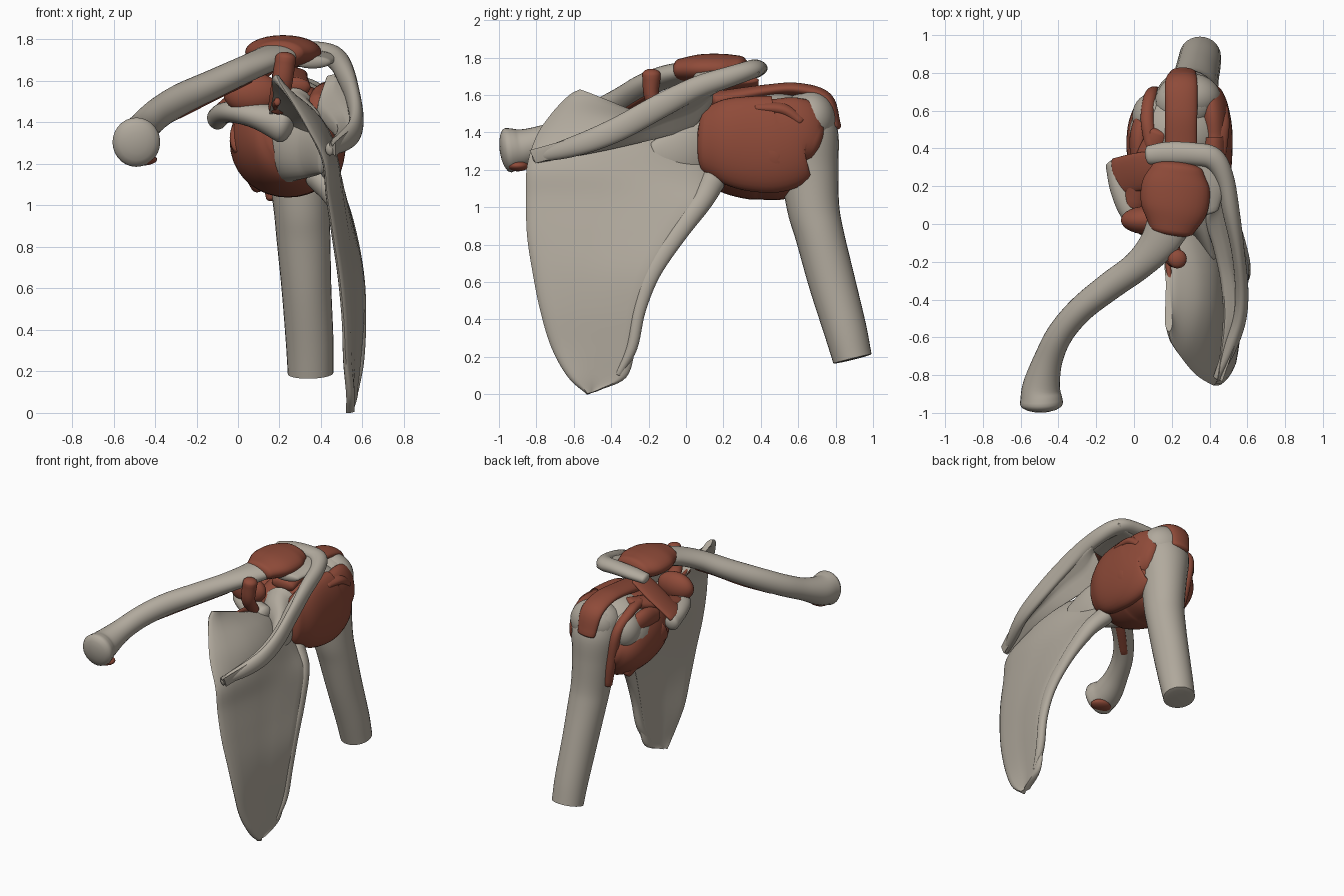
import bpy, bmesh, math
from mathutils import Vector


def material(name, rgb):
    m = bpy.data.materials.new(name)
    m.diffuse_color = (*rgb, 1)
    return m


BONE = material("bone_grey", (0.44, 0.40, 0.338))
LIG = material("ligament_red", (0.275, 0.070, 0.041))


def smooth(pts, n=6):
    """Catmull-Rom through tuples of any length."""
    p = [Vector(q) for q in pts]
    p = [p[0] * 2 - p[1]] + p + [p[-1] * 2 - p[-2]]
    out = []
    for i in range(1, len(p) - 2):
        a, b, c, d = p[i - 1:i + 3]
        for k in range(n):
            t = k / n
            out.append(0.5 * (2 * b + (c - a) * t + (2 * a - 5 * b + 4 * c - d) * t * t
                              + (3 * b - a - 3 * c + d) * t ** 3))
    return out + [p[-2]]


def skin(name, rings, mat):
    """Closed skin over a list of equal rings."""
    n = len(rings[0])
    verts = [v for r in rings for v in r]
    faces = [(i * n + j, i * n + (j + 1) % n, (i + 1) * n + (j + 1) % n, (i + 1) * n + j)
             for i in range(len(rings) - 1) for j in range(n)]
    faces += [tuple(range(n))[::-1], tuple(range(len(verts) - n, len(verts)))]
    me = bpy.data.meshes.new(name)
    me.from_pydata(verts, [], faces)
    me.materials.append(mat)
    bm = bmesh.new()
    bm.from_mesh(me)
    bmesh.ops.recalc_face_normals(bm, faces=bm.faces)
    bm.to_mesh(me)
    bm.free()
    me.shade_smooth()
    me.set_sharp_from_angle(angle=math.radians(50))
    ob = bpy.data.objects.new(name, me)
    bpy.context.collection.objects.link(ob)
    return ob


def loft(name, pts, mat, ref=(0, 0, 1), caps=(0.6, 0.6), seg=28):
    """Ellipse sweep: points are x, y, z, side radius, up radius."""
    p = smooth(pts)
    st = []
    for i, q in enumerate(p):
        t = (p[min(i + 1, len(p) - 1)] - p[max(i - 1, 0)])
        st.append((Vector(q[:3]), Vector(t[:3]).normalized(), q[3], q[4]))

    def cap(s, k):
        c, t, a, b = s
        return [(c + t * k * min(a, b) * math.sin(w), t, a * math.cos(w), b * math.cos(w))
                for w in (math.radians(d) for d in (22, 45, 65, 82))]
    if caps[0]:
        st = cap(st[0], -caps[0])[::-1] + st
    if caps[1]:
        st = st + cap(st[-1], caps[1])
    rings = []
    for c, t, a, b in st:
        s = t.cross(Vector(ref)).normalized()
        u = s.cross(t)
        rings.append([c + s * a * math.cos(w) + u * b * math.sin(w)
                      for w in (2 * math.pi * k / seg for k in range(seg))])
    return skin(name, rings, mat)


def plate(name, rows, mat, out, thick, n=16):
    """Thin bowed plate: rows are edge A xyz, edge B xyz, bow along `out`."""
    out = Vector(out).normalized()
    rings = []
    for r in smooth(rows):
        a, b = Vector(r[:3]), Vector(r[3:6])

        def pt(t, sgn):
            th = thick * (0.35 + 0.65 * abs(2 * t - 1)) * min(1, math.sqrt(12 * t * (1 - t)))
            return a.lerp(b, t) + out * (r[6] * math.sin(math.pi * t) + sgn * th)
        ts = [0.5 - 0.5 * math.cos(math.pi * k / n) for k in range(n + 1)]
        rings.append([pt(t, 1) for t in ts] + [pt(t, -1) for t in ts[-2:0:-1]])
    return skin(name, rings, mat)


def blob(name, loc, rad, mat):
    x, y, z = loc
    rx, ry, rz = rad
    ws = [math.radians(d) for d in range(-85, 86, 10)]
    rings = [[(x + rx * math.cos(w) * math.cos(q), y + ry * math.cos(w) * math.sin(q), z + rz * math.sin(w))
              for q in (2 * math.pi * k / 28 for k in range(28))] for w in ws]
    return skin(name, rings, mat)


# shoulder blade: medial edge, lateral edge, bow
plate("shoulder_blade", [
    (.54, -.53, .00, .54, -.47, .02, 0),
    (.54, -.63, .09, .56, -.32, .09, .0),
    (.52, -.72, .25, .575, -.27, .25, .01),
    (.51, -.78, .45, .59, -.235, .45, .015),
    (.49, -.82, .65, .59, -.165, .65, .02),
    (.46, -.85, .85, .55, -.04, .85, .03),
    (.43, -.855, 1.05, .49, .11, 1.03, .045),
    (.41, -.85, 1.22, .40, .14, 1.15, .075),
    (.33, -.80, 1.38, .30, .12, 1.28, .12),
    (.26, -.72, 1.50, .22, .08, 1.37, .11),
    (.20, -.63, 1.595, .18, .0, 1.42, .04),
    (.185, -.57, 1.63, .17, -.06, 1.43, 0)], BONE, (1, 0, .15), .024)
loft("blade_lateral_border", [
    (.56, -.36, .11, .02, .022), (.58, -.29, .25, .03, .028), (.59, -.25, .45, .035, .028),
    (.58, -.18, .65, .045, .03), (.54, -.05, .85, .05, .035), (.47, .08, 1.03, .06, .05),
    (.38, .14, 1.14, .07, .06)], BONE, (1, 0, 0))
loft("glenoid_neck", [
    (.41, -.16, 1.25, .03, .10), (.36, -.02, 1.29, .07, .16), (.28, .09, 1.32, .12, .21),
    (.26, .15, 1.33, .15, .24)], BONE, caps=(.6, .2))

# spine of the blade and acromion
plate("blade_spine", [
    (.44, -.82, 1.27, .47, -.82, 1.27, 0),
    (.47, -.52, 1.32, .58, -.50, 1.365, 0),
    (.46, -.32, 1.36, .59, -.32, 1.44, 0),
    (.42, -.13, 1.40, .57, -.14, 1.55, 0),
    (.38, .02, 1.45, .54, .05, 1.63, 0),
    (.42, .12, 1.58, .52, .16, 1.66, 0)], BONE, (0, -.4, .9), .045)
loft("spine_ridge", [
    (.44, -.81, 1.27, .02, .03), (.51, -.65, 1.31, .035, .05), (.56, -.50, 1.36, .035, .06),
    (.57, -.34, 1.43, .035, .065), (.55, -.14, 1.54, .035, .065), (.515, .06, 1.64, .045, .06),
    (.48, .24, 1.70, .05, .055), (.42, .345, 1.735, .06, .05), (.32, .37, 1.745, .06, .045),
    (.18, .375, 1.74, .06, .04), (.08, .365, 1.725, .05, .035)], BONE)
loft("acromion_plate", [
    (.36, .06, 1.69, .09, .03), (.33, .2, 1.71, .16, .035), (.29, .34, 1.72, .18, .035)], BONE)

# hooked coracoid process
loft("coracoid", [
    (.22, -.03, 1.39, .08, .09), (.10, .0, 1.43, .08, .065), (.0, .06, 1.45, .07, .055),
    (-.07, .18, 1.445, .055, .05), (-.10, .31, 1.42, .05, .055)], BONE)

# collar bone
loft("collar_bone", [
    (-.49, -.95, 1.305, .115, .12), (-.49, -.86, 1.32, .10, .10), (-.455, -.72, 1.375, .077, .077),
    (-.39, -.58, 1.44, .07, .075), (-.28, -.45, 1.51, .07, .075), (-.13, -.33, 1.58, .075, .07),
    (.02, -.22, 1.65, .08, .065), (.13, -.10, 1.70, .10, .06), (.20, .04, 1.73, .12, .055),
    (.23, .14, 1.74, .09, .05)], BONE, caps=(.4, .6))

# upper arm bone
loft("arm_bone", [
    (.35, .89, .19, .11, .105), (.345, .85, .35, .115, .115), (.33, .78, .6, .12, .125),
    (.315, .715, .85, .13, .13), (.305, .68, 1.0, .135, .14), (.29, .66, 1.2, .15, .155),
    (.28, .65, 1.38, .17, .165), (.27, .64, 1.5, .16, .14)], BONE, (0, 1, 0), caps=(.05, .8))
blob("arm_bone_head", (.24, .48, 1.36), (.265, .25, .255), BONE)
blob("greater_tubercle", (.29, .67, 1.47), (.17, .13, .15), BONE)
blob("lesser_tubercle", (.09, .57, 1.42), (.10, .12, .13), BONE)

# joint capsule around the head
loft("joint_capsule", [
    (.27, .09, 1.36, .15, .17), (.255, .16, 1.35, .22, .235), (.245, .28, 1.33, .265, .27),
    (.24, .42, 1.31, .28, .275), (.25, .54, 1.28, .27, .24), (.27, .64, 1.29, .22, .15)],
    LIG, caps=(.2, .4), seg=36)
loft("rear_capsule", [
    (.38, .11, 1.36, .08, .18), (.405, .22, 1.355, .10, .23), (.42, .36, 1.34, .10, .255),
    (.42, .50, 1.34, .10, .255), (.41, .61, 1.38, .09, .21), (.39, .67, 1.36, .085, .13)], LIG, seg=36)

# cuff tendons over the head
tendons = {
    "top_tendon": [(.26, .16, 1.57, .05, .09), (.25, .42, 1.62, .035, .085), (.25, .60, 1.63, .035, .085),
                   (.25, .75, 1.58, .035, .085), (.26, .80, 1.43, .03, .07)],
    "rear_tendon": [(.42, .38, 1.53, .035, .07), (.43, .52, 1.52, .04, .075), (.43, .61, 1.46, .04, .07)],
    "front_tendon": [(.03, .34, 1.46, .07, .05), (.03, .48, 1.47, .07, .05), (.07, .62, 1.42, .06, .04)],
    "lower_front_tendon": [(.0, .28, 1.33, .08, .04), (.02, .44, 1.25, .07, .04), (.10, .56, 1.10, .05, .04)],
    "biceps_tendon": [(.09, .42, 1.57, .03, .035), (.07, .56, 1.55, .03, .035), (.09, .68, 1.44, .035, .035),
                      (.13, .69, 1.22, .035, .035), (.17, .68, 1.04, .03, .035)],
}
for nm, pts in tendons.items():
    loft(nm, pts, LIG, (1, 0, 0))

# ligaments between collar bone, acromion and coracoid
loft("collar_joint_capsule", [
    (.20, -.03, 1.735, .12, .06), (.215, .08, 1.74, .175, .078), (.22, .20, 1.74, .18, .08),
    (.23, .29, 1.74, .14, .07)], LIG)
loft("coracoid_acromion_ligament", [
    (-.09, .25, 1.46, .10, .025), (.04, .28, 1.57, .10, .025), (.18, .30, 1.68, .09, .025)], LIG)
loft("coracoid_arm_ligament", [
    (.0, .10, 1.47, .06, .04), (.06, .28, 1.52, .08, .05), (.13, .48, 1.57, .06, .04)], LIG)
loft("conoid_ligament", [
    (.19, -.10, 1.47, .04, .045), (.21, -.18, 1.58, .04, .05), (.23, -.185, 1.71, .05, .05)], LIG, (1, 0, 0))
blob("trapezoid_ligament", (.07, .02, 1.54), (.14, .075, .10), LIG)
loft("notch_ligament", [
    (.19, -.30, 1.50, .015, .02), (.18, -.2, 1.49, .015, .02), (.18, -.08, 1.47, .015, .02)], LIG)

# attachment patches under the collar bone
blob("inner_attachment", (-.465, -.90, 1.222), (.075, .06, .03), LIG)
loft("under_attachment", [
    (-.34, -.51, 1.405, .025, .012), (-.20, -.38, 1.478, .03, .015), (-.06, -.28, 1.548, .03, .015),
    (.05, -.19, 1.603, .03, .015)], LIG)
